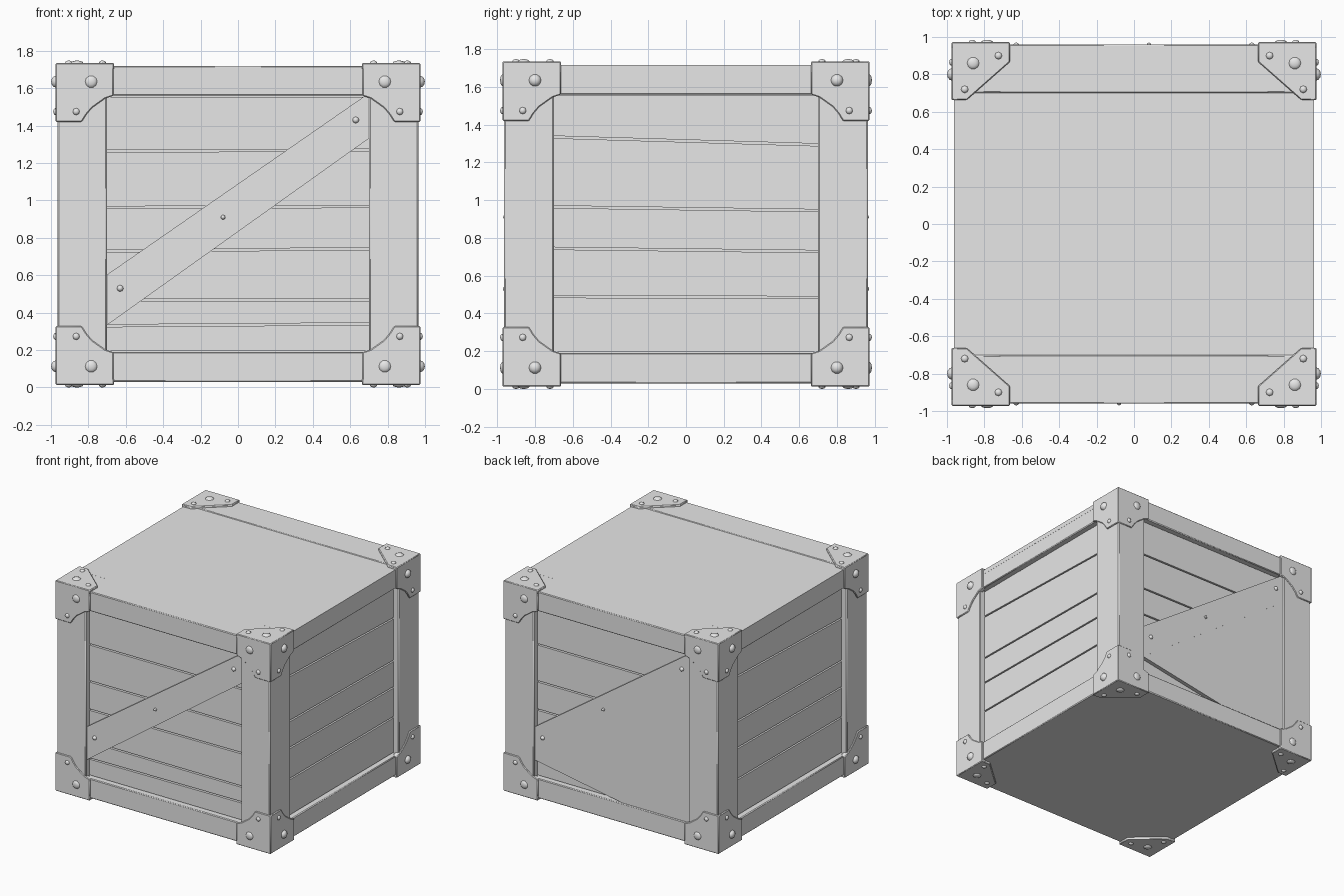
import bpy, bmesh, math
from mathutils import Vector

if "Cube" in bpy.data.objects:
    bpy.data.objects.remove(bpy.data.objects["Cube"])

grey = bpy.data.materials.new("plain grey")
grey.diffuse_color = (0.8, 0.8, 0.8, 1)
grey.use_nodes = True
grey.node_tree.nodes["Principled BSDF"].inputs["Base Color"].default_value = grey.diffuse_color

# Map (across, up, outward) on each side of the crate to world space
FACES = {
    "front": lambda u, v, d: Vector((u, -d, v)),
    "back": lambda u, v, d: Vector((-u, d, v)),
    "right": lambda u, v, d: Vector((d, u, v)),
    "left": lambda u, v, d: Vector((-d, -u, v)),
    "top": lambda u, v, d: Vector((u, v, d)),
    "bottom": lambda u, v, d: Vector((u, v, d)),
}
SIDES = ("front", "back", "right", "left")


def finish(name, bm, bevel=0.0):
    bmesh.ops.recalc_face_normals(bm, faces=bm.faces)
    mesh = bpy.data.meshes.new(name)
    bm.to_mesh(mesh)
    bm.free()
    mesh.materials.append(grey)
    ob = bpy.data.objects.new(name, mesh)
    bpy.context.collection.objects.link(ob)
    if bevel:
        mod = ob.modifiers.new("soft_edges", "BEVEL")
        mod.width = bevel
        mod.segments = 1
    return ob


def add_prism(bm, face, pts, d0, d1):
    f = FACES[face]
    a = [bm.verts.new(f(u, v, d0)) for u, v in pts]
    b = [bm.verts.new(f(u, v, d1)) for u, v in pts]
    bm.faces.new(a)
    bm.faces.new(b)
    n = len(pts)
    for i in range(n):
        j = (i + 1) % n
        bm.faces.new((a[i], a[j], b[j], b[i]))


def prism(name, face, pts, d0, d1, bevel=0.0):
    bm = bmesh.new()
    add_prism(bm, face, pts, d0, d1)
    return finish(name, bm, bevel)


def rect(u0, u1, v0, v1):
    return [(u0, v0), (u1, v0), (u1, v1), (u0, v1)]


def add_bolt(bm, face, u, v, d, r, h, n=10, sign=1):
    # Low dome: two rings and a tip
    f = FACES[face]
    rings = []
    for k in range(3):
        t = k * math.pi / 6
        rings.append([bm.verts.new(f(u + r * math.cos(t) * math.cos(2 * math.pi * i / n),
                                     v + r * math.cos(t) * math.sin(2 * math.pi * i / n),
                                     d + sign * h * math.sin(t))) for i in range(n)])
    tip = bm.verts.new(f(u, v, d + sign * h))
    base = bm.faces.new(rings[0])
    for i in range(n):
        j = (i + 1) % n
        for lo, hi in zip(rings, rings[1:]):
            bm.faces.new((lo[i], lo[j], hi[j], hi[i]))
        bm.faces.new((rings[2][i], rings[2][j], tip))


Z0, Z1 = 0.03, 1.72

# Inner core, with the lid and floor panels
prism("core", "top", rect(-0.895, 0.895, -0.895, 0.895), 0.05, 1.70)
prism("lid_panel", "top", rect(-0.962, 0.962, -0.70, 0.70), 1.68, 1.716)
prism("floor_panel", "bottom", rect(-0.955, 0.955, -0.955, 0.955), Z0, 0.05)

# Corner posts
for sx in (-1, 1):
    for sy in (-1, 1):
        pts = [(sx * u, sy * v) for u, v in rect(0.70, 0.965, 0.70, 0.965)]
        prism("corner_post", "top", pts, Z0, Z1, 0.008)

# Rails and planks; seams are (left height, right height)
seams_a = [(0.19, 0.19), (0.33, 0.34), (0.468, 0.468), (0.73, 0.742),
           (0.962, 0.968), (1.265, 1.268), (1.56, 1.56)]
seams_b = [(0.19, 0.19), (0.49, 0.484), (0.745, 0.728), (0.965, 0.945),
           (1.335, 1.293), (1.56, 1.56)]
for side in SIDES:
    main = side in ("front", "back")
    top_z = Z1 if main else 1.712
    prism(side + "_top_rail", side, rect(-0.72, 0.72, 1.56, top_z), 0.70, 0.961, 0.006)
    prism(side + "_bottom_rail", side, rect(-0.72, 0.72, Z0, 0.19), 0.70, 0.961, 0.006)
    bm = bmesh.new()
    seams = seams_a if main else seams_b
    g = 0.006
    for (l0, r0), (l1, r1) in zip(seams, seams[1:]):
        add_prism(bm, side, [(-0.71, l0 + g), (0.71, r0 + g),
                             (0.71, r1 - g), (-0.71, l1 - g)], 0.88, 0.92)
    finish(side + "_planks", bm)

# Diagonal braces with their bolts
for side in ("front", "back"):
    prism(side + "_brace", side,
          [(-0.705, 0.33), (0.705, 1.335), (0.705, 1.56), (0.68, 1.56), (-0.705, 0.60)],
          0.90, 0.953)
    bm = bmesh.new()
    for u, v, r in ((-0.63, 0.53, 0.018), (-0.08, 0.91, 0.013), (0.63, 1.43, 0.018)):
        add_bolt(bm, side, u, v, 0.952, r, 0.018, 8)
    finish(side + "_brace_bolts", bm)

# Flat filler board below the rear brace
prism("back_filler", "back",
      [(-0.705, 0.33), (0.10, 0.188), (0.705, 0.188), (0.705, 1.335)], 0.90, 0.952)

# Metal corner brackets: outlines measured in from the crate corner
side_shape = [(0, 0), (0.31, 0), (0.31, 0.175), (0.265, 0.19), (0.195, 0.24),
              (0.165, 0.275), (0.14, 0.315), (0, 0.315)]
cap_shape = [(0, 0), (0.312, 0), (0.312, 0.105), (0.082, 0.308), (0, 0.308)]
ZB, ZT = 0.013, 1.735
for side in SIDES:
    main = side in ("front", "back")
    half, out = (0.975, 0.972) if main else (0.972, 0.975)
    big = 0.785 if main else 0.80
    tall = 0.014 if main else 0.025
    plates, bolts = bmesh.new(), bmesh.new()
    for s in (-1, 1):
        for base, up in ((ZB, 1), (ZT, -1)):
            pts = [(s * (half - a), base + up * b) for a, b in side_shape]
            add_prism(plates, side, pts, 0.935, out)
            add_bolt(bolts, side, s * big, base + up * 0.10, out - 0.001, 0.033, tall)
            add_bolt(bolts, side, s * 0.865, base + up * 0.26, out - 0.001, 0.019, 0.014, 8)
    finish(side + "_bracket_plates", plates, 0.005)
    finish(side + "_bracket_bolts", bolts)

for face, z, sign in (("top", ZT, 1), ("bottom", ZB, -1)):
    plates, bolts = bmesh.new(), bmesh.new()
    for sx in (-1, 1):
        for sy in (-1, 1):
            pts = [(sx * (0.975 - a), sy * (0.972 - b)) for a, b in cap_shape]
            add_prism(plates, face, pts, z - sign * 0.035, z)
            for u, v, r, n in ((0.86, 0.86, 0.033, 10), (0.725, 0.90, 0.02, 8),
                               (0.905, 0.72, 0.02, 8)):
                add_bolt(bolts, face, sx * u, sy * v, z - sign * 0.001, r, 0.014, n, sign)
    finish(face + "_bracket_caps", plates, 0.005)
    finish(face + "_cap_bolts", bolts)

# Smooth the rounded bolts, keep the timber edges sharp
for ob in bpy.context.scene.objects:
    ob.select_set(True)
    bpy.context.view_layer.objects.active = ob
bpy.ops.object.shade_smooth_by_angle(angle=math.radians(35))
